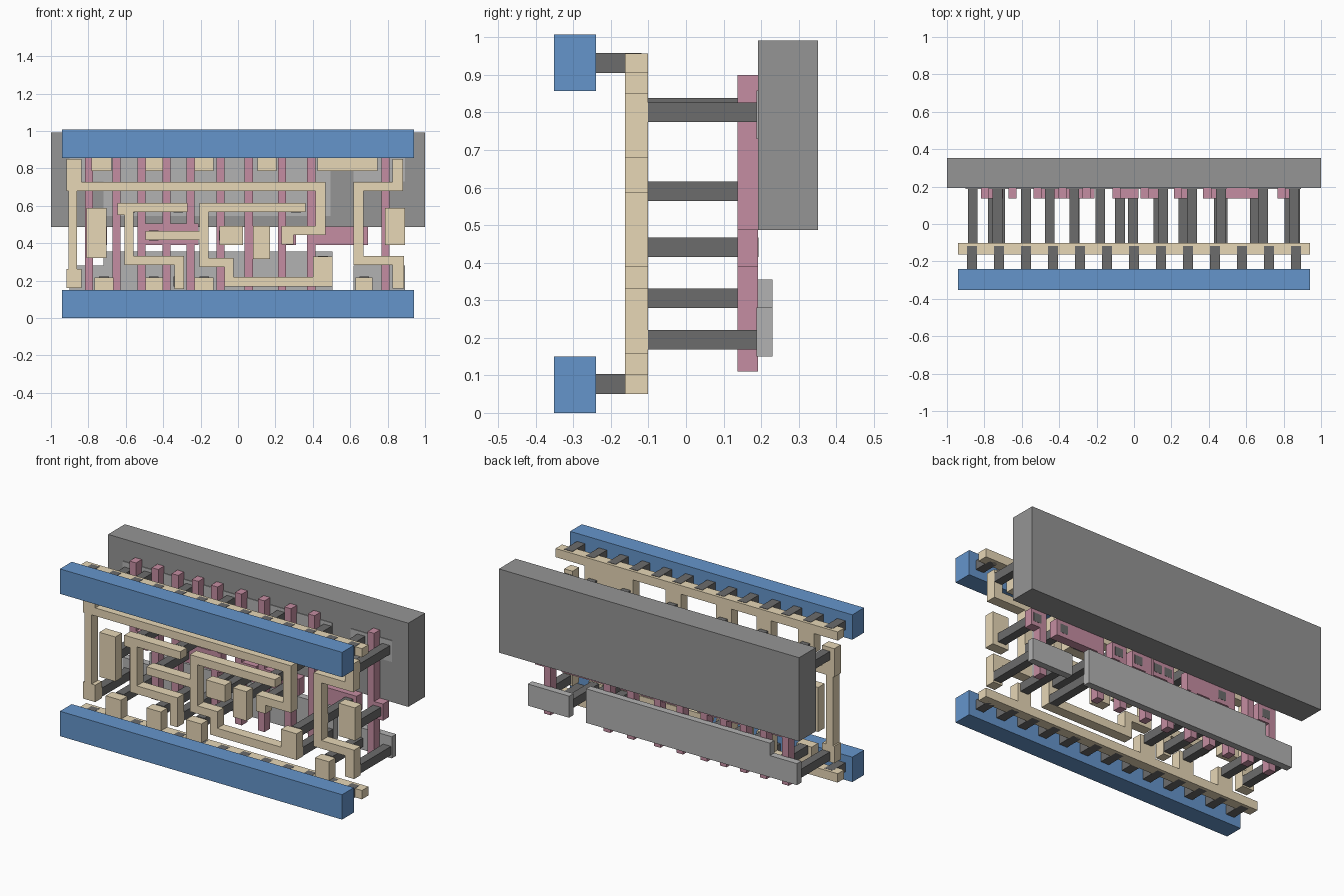
import bpy, bmesh


def material(name, color):
    m = bpy.data.materials.new(name)
    m.diffuse_color = (*color, 1)
    return m


TAN = material("tan", (0.80, 0.68, 0.47))
PINK = material("pink", (0.56, 0.27, 0.36))
BLUE = material("blue", (0.13, 0.30, 0.60))
DARK = material("dark_grey", (0.15, 0.15, 0.15))
GREY = material("mid_grey", (0.30, 0.30, 0.30))
LIGHT = material("light_grey", (0.45, 0.45, 0.45))


def layer(name, rects, y0, y1, mat):
    """One object made of boxes; each rect is (x0, x1, z0, z1)."""
    bm = bmesh.new()
    for x0, x1, z0, z1 in rects:
        geo = bmesh.ops.create_cube(bm, size=1)
        for v in geo["verts"]:
            v.co = (x0 if v.co.x < 0 else x1,
                    y0 if v.co.y < 0 else y1,
                    z0 if v.co.z < 0 else z1)
    me = bpy.data.meshes.new(name)
    bm.to_mesh(me)
    bm.free()
    me.materials.append(mat)
    ob = bpy.data.objects.new(name, me)
    bpy.context.collection.objects.link(ob)
    return ob


def squares(points, s=0.052):
    return [(x - s / 2, x + s / 2, z - s / 2, z + s / 2) for x, z in points]


# Back slab
layer("well", [(-1, 1, 0.487, 0.991)], 0.192, 0.352, GREY)

# Diffusion strips, lower and upper
layer("lower_diffusion_long", [(-0.90, -0.72, 0.15, 0.28), (-0.72, 0.505, 0.15, 0.355)],
      0.188, 0.23, LIGHT)
layer("lower_diffusion_short", [(0.618, 0.893, 0.15, 0.28)], 0.188, 0.23, LIGHT)
layer("upper_diffusion_long", [(-0.90, -0.72, 0.73, 0.858), (-0.72, 0.495, 0.545, 0.858)],
      0.188, 0.23, LIGHT)
layer("upper_diffusion_short", [(0.618, 0.893, 0.73, 0.858)], 0.188, 0.23, LIGHT)

# Vertical gate bars and their pads
gates = [-0.797, -0.649, -0.516, -0.382, -0.254, -0.093, 0.058, 0.235, 0.392, 0.789]
layer("gate_bars", [(x - 0.022, x + 0.022, 0.11, 0.90) for x in gates], 0.137, 0.192, PINK)
layer("gate_pads", [(-0.819, -0.70, 0.39, 0.49), (-0.538, -0.21, 0.39, 0.505),
                    (-0.115, 0.025, 0.39, 0.49), (0.036, 0.17, 0.39, 0.49),
                    (0.213, 0.31, 0.39, 0.49), (0.37, 0.695, 0.39, 0.49),
                    (0.767, 0.87, 0.39, 0.49)], 0.137, 0.192, PINK)

# Contact posts from the wiring back to gates and diffusion
upper = [(x, 0.812) for x in (-0.73, -0.45, -0.18, 0.155, 0.465, 0.69)]
upper += [(-0.862, 0.80), (0.855, 0.80), (-0.578, 0.59), (-0.32, 0.59), (0.31, 0.59)]
lower = [(x, 0.195) for x in (-0.862, -0.716, -0.45, -0.318, -0.18, 0.475, 0.675, 0.862)]
lower += [(0.455, 0.305)]
middle = [(x, 0.441) for x in (-0.755, -0.45, -0.075, -0.005, 0.13, 0.265, 0.645, 0.83)]
layer("contact_posts", squares(upper + lower + middle), -0.101, 0.193, DARK)

# Wiring rails with power stubs
top_stubs = [(-0.783, -0.676), (-0.495, -0.40), (-0.233, -0.13), (0.105, 0.206), (0.425, 0.746)]
low_stubs = [(-0.767, -0.666), (-0.495, -0.40), (-0.233, -0.13), (0.628, 0.72)]
Y0, Y1 = -0.163, -0.101
layer("upper_wire_rail", [(-0.94, 0.94, 0.905, 0.957)]
      + [(a, b, 0.786, 0.905) for a, b in top_stubs], Y0, Y1, TAN)
layer("lower_wire_rail", [(-0.94, 0.94, 0.05, 0.103)]
      + [(a, b, 0.103, 0.217) for a, b in low_stubs], Y0, Y1, TAN)

# Signal wires
wires = {
    "outer_wire": [(-0.917, -0.837, 0.679, 0.85), (-0.907, -0.861, 0.26, 0.679),
                   (-0.917, -0.837, 0.16, 0.262), (-0.837, 0.468, 0.679, 0.727),
                   (0.415, 0.468, 0.444, 0.679), (0.297, 0.415, 0.444, 0.492),
                   (0.233, 0.297, 0.393, 0.492)],
    "left_hook_wire": [(-0.644, -0.27, 0.567, 0.615), (-0.644, -0.56, 0.55, 0.567),
                       (-0.607, -0.56, 0.283, 0.55), (-0.56, -0.29, 0.283, 0.332),
                       (-0.34, -0.29, 0.155, 0.283)],
    "centre_wire": [(-0.207, 0.36, 0.567, 0.615), (-0.207, -0.157, 0.272, 0.567),
                    (-0.157, -0.024, 0.272, 0.32), (-0.072, -0.024, 0.17, 0.272),
                    (-0.024, 0.40, 0.17, 0.22), (0.40, 0.505, 0.17, 0.328),
                    (-0.495, -0.207, 0.417, 0.465)],
    "right_wire": [(0.827, 0.882, 0.679, 0.85), (0.618, 0.827, 0.679, 0.727),
                   (0.618, 0.67, 0.283, 0.679), (0.67, 0.888, 0.283, 0.332),
                   (0.827, 0.888, 0.158, 0.283)],
    "left_pin": [(-0.81, -0.703, 0.32, 0.588)],
    "centre_left_pin": [(-0.10, 0.027, 0.39, 0.492)],
    "centre_right_pin": [(0.08, 0.17, 0.316, 0.492)],
    "right_pin": [(0.785, 0.893, 0.39, 0.588)],
}
for name, rects in wires.items():
    layer(name, rects, Y0, Y1, TAN)

# Front power bars and the rows of short posts holding them
for name, z, post_z in (("lower", 0.0, 0.077), ("upper", 0.857, 0.932)):
    layer(name + "_power_bar", [(-0.94, 0.94, z, z + 0.15)], -0.352, -0.24, BLUE)
    layer(name + "_power_posts",
          squares([((i - 6) * 0.1445, post_z) for i in range(13)], 0.054),
          -0.24, -0.118, DARK)
